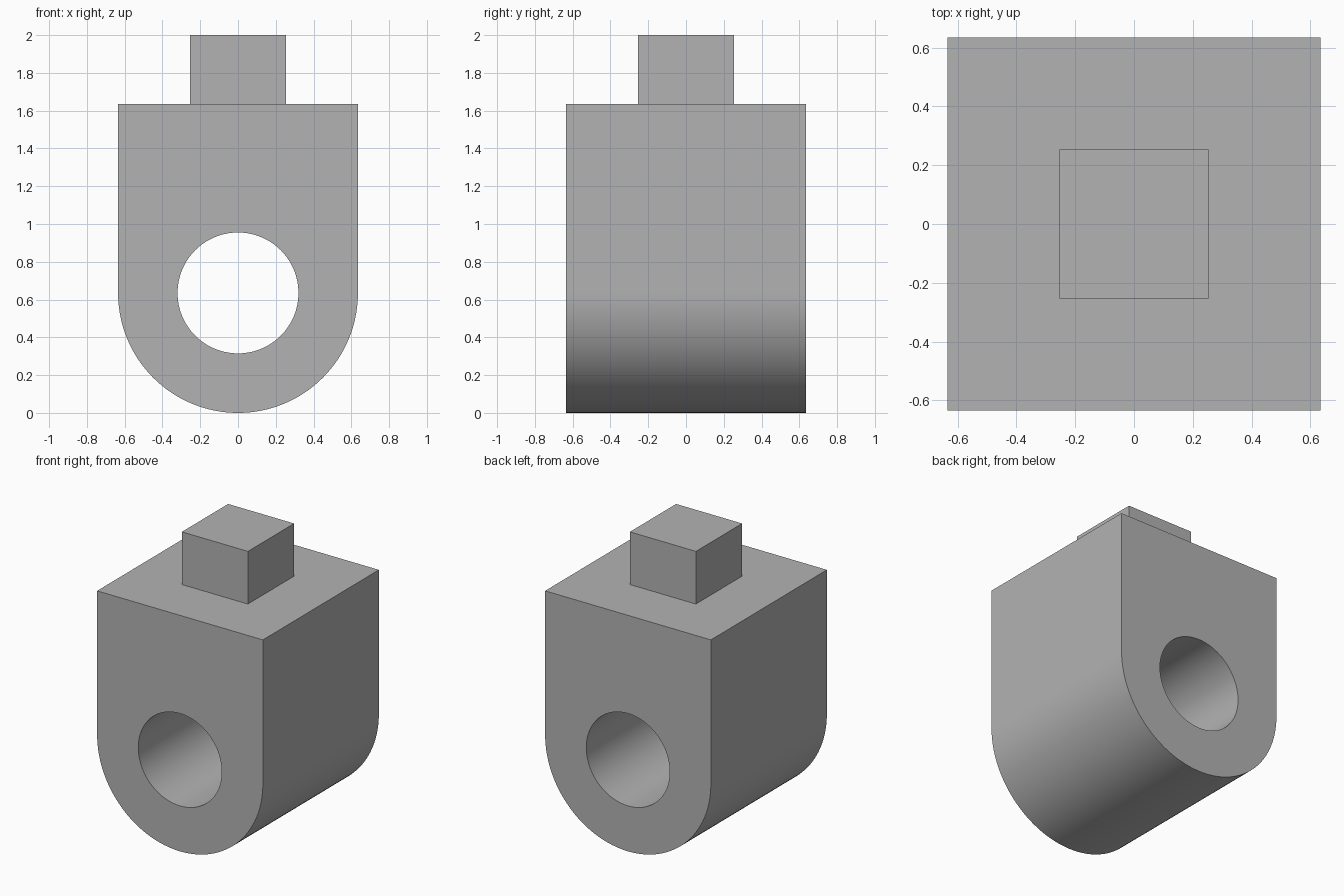
import bpy
import bmesh
from math import cos, sin, pi, radians
from mathutils import Matrix

R = 0.635          # half width and radius of the rounded base
BORE = 0.32        # bore radius
TOP = 1.635        # top of the body
PEG = 0.253        # half width of the peg
HEIGHT = 2.0
SEG = 64

cube = bpy.data.objects.get("Cube")
if cube:
    bpy.data.objects.remove(cube, do_unlink=True)

grey = bpy.data.materials.new("plain grey")
grey.use_nodes = True
colour = (0.45, 0.45, 0.45, 1)
grey.diffuse_color = colour
grey.node_tree.nodes["Principled BSDF"].inputs["Base Color"].default_value = colour


def add_object(name, bm):
    bmesh.ops.recalc_face_normals(bm, faces=bm.faces)
    mesh = bpy.data.meshes.new(name)
    bm.to_mesh(mesh)
    bm.free()
    mesh.materials.append(grey)
    obj = bpy.data.objects.new(name, mesh)
    bpy.context.collection.objects.link(obj)
    return obj


# Body: a block with a half-round base, extruded front to back
profile = [(R, TOP), (-R, TOP)]
profile += [(R * cos(pi + pi * i / SEG), R + R * sin(pi + pi * i / SEG))
            for i in range(SEG + 1)]
bm = bmesh.new()
face = bm.faces.new([bm.verts.new((x, -R, z)) for x, z in profile])
extruded = bmesh.ops.extrude_face_region(bm, geom=[face], use_keep_orig=True)
moved = [v for v in extruded["geom"] if isinstance(v, bmesh.types.BMVert)]
bmesh.ops.translate(bm, verts=moved, vec=(0, 2 * R, 0))
body = add_object("body", bm)

# Bore: a round hole through the body along y
bm = bmesh.new()
bmesh.ops.create_cone(bm, cap_ends=True, segments=SEG * 2, radius1=BORE, radius2=BORE,
                      depth=4 * R, matrix=Matrix.Translation((0, 0, R))
                      @ Matrix.Rotation(pi / 2, 4, "X"))
cutter = add_object("bore_cutter", bm)
cut = body.modifiers.new("bore", "BOOLEAN")
cut.operation = "DIFFERENCE"
cut.solver = "EXACT"
cut.object = cutter
bpy.ops.object.select_all(action="DESELECT")
bpy.context.view_layer.objects.active = body
body.select_set(True)
bpy.ops.object.modifier_apply(modifier=cut.name)
bpy.data.objects.remove(cutter, do_unlink=True)
bpy.ops.object.shade_smooth_by_angle(angle=radians(30))

# Peg: a square block on top of the body
bm = bmesh.new()
bmesh.ops.create_cube(bm, size=1, matrix=Matrix.Translation((0, 0, (TOP + HEIGHT) / 2))
                      @ Matrix.Diagonal((2 * PEG, 2 * PEG, HEIGHT - TOP, 1)))
peg = add_object("peg", bm)
